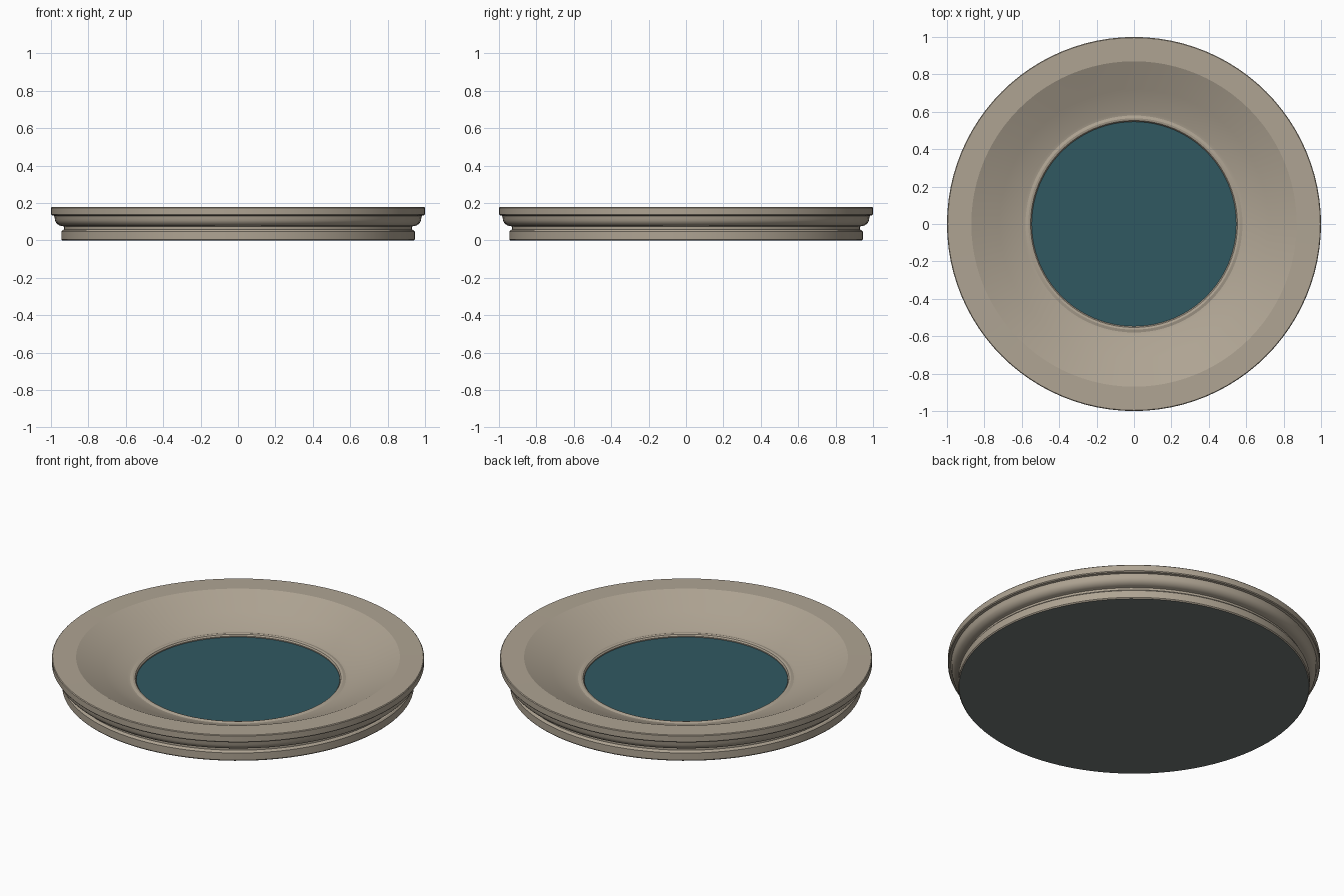
import bpy, bmesh, math

if "Cube" in bpy.data.objects:
    bpy.data.objects.remove(bpy.data.objects["Cube"])

SEG = 96

def mat(name, rgb):
    m = bpy.data.materials.new(name)
    lin = [((c / 255 + 0.055) / 1.055) ** 2.4 for c in rgb]
    m.diffuse_color = (*lin, 1)
    m.use_nodes = True
    m.node_tree.nodes["Principled BSDF"].inputs["Base Color"].default_value = m.diffuse_color
    return m

stone = mat("weathered_stone", (175, 164, 147))
water = mat("teal_water", (48, 88, 97))
under = mat("grey_underside", (113, 120, 118))

def finish(bm, name, material):
    bmesh.ops.recalc_face_normals(bm, faces=bm.faces)
    me = bpy.data.meshes.new(name)
    bm.to_mesh(me)
    bm.free()
    me.materials.append(material)
    ob = bpy.data.objects.new(name, me)
    bpy.context.collection.objects.link(ob)
    return ob

def lathe(name, profile, material):
    """Revolve an (r, z) profile round the z axis."""
    bm = bmesh.new()
    rings = [[bm.verts.new((r * math.cos(2 * math.pi * i / SEG),
                            r * math.sin(2 * math.pi * i / SEG), z))
              for i in range(SEG)] for r, z in profile]
    for a, b in zip(rings, rings[1:]):
        for i in range(SEG):
            j = (i + 1) % SEG
            bm.faces.new((a[i], a[j], b[j], b[i]))
    ob = finish(bm, name, material)
    # outward normals: the rim top must face up
    top = max(ob.data.polygons, key=lambda p: p.center.z)
    if top.normal.z < -0.5:
        ob.data.flip_normals()
    bpy.context.view_layer.objects.active = ob
    ob.select_set(True)
    bpy.ops.object.shade_smooth_by_angle(angle=math.radians(20))
    ob.select_set(False)
    return ob

def disc(name, r, z, material, up):
    bm = bmesh.new()
    bmesh.ops.create_circle(bm, cap_ends=True, segments=SEG, radius=r)
    for v in bm.verts:
        v.co.z = z
    ob = finish(bm, name, material)
    if (ob.data.polygons[0].normal.z > 0) != up:
        ob.data.flip_normals()
    return ob

# Rounded quarter moulding under the rim
cove = [(0.935 + 0.045 * math.sin(a), 0.118 - 0.042 * math.cos(a))
        for a in [math.pi / 2 * i / 6 for i in range(7)]]

# Stone basin: foot band, groove, moulding, rim, sloping bowl and inner lip
lathe("stone_basin", [
    (0.940, 0.0), (0.945, 0.006), (0.945, 0.048), (0.938, 0.056),
    (0.930, 0.058), (0.930, 0.074), *cove, (0.983, 0.132), (0.996, 0.135),
    (1.0, 0.140), (1.0, 0.174), (0.996, 0.178), (0.87, 0.177),
    (0.72, 0.110), (0.595, 0.056), (0.580, 0.053),
    (0.565, 0.057), (0.553, 0.054), (0.547, 0.046), (0.547, 0.036)], stone)

# Pool in the centre and the flat underside
disc("pool_surface", 0.548, 0.040, water, True)
disc("underside", 0.940, 0.0, under, False)
